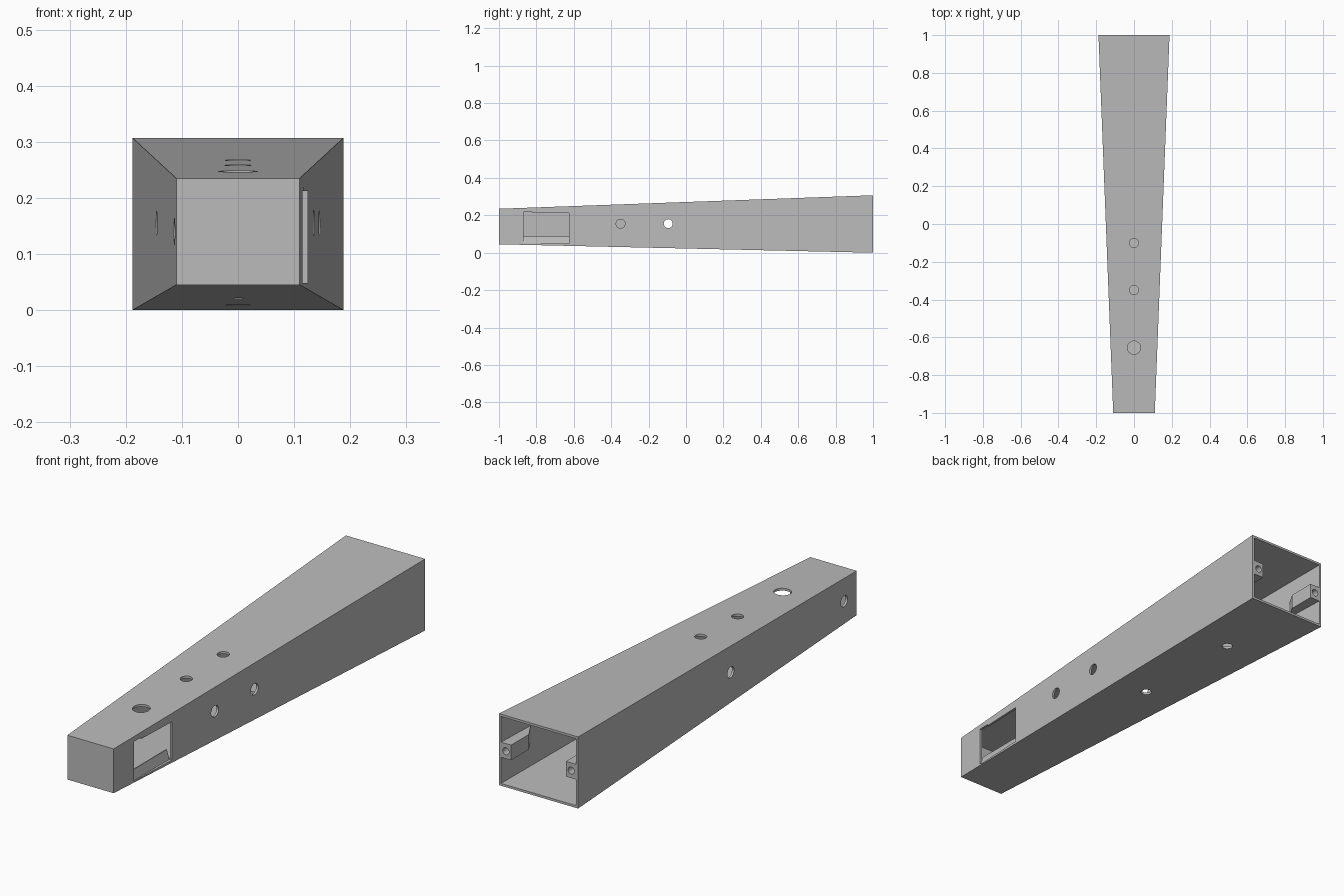
import bpy, bmesh
from math import pi
from mathutils import Matrix, Vector

cube = bpy.data.objects.get("Cube")
if cube:
    bpy.data.objects.remove(cube, do_unlink=True)

grey = bpy.data.materials.new("plain_grey")
grey.use_nodes = True
grey.diffuse_color = (0.5, 0.5, 0.5, 1)
grey.node_tree.nodes["Principled BSDF"].inputs["Base Color"].default_value = grey.diffuse_color

WALL = 0.01


def make(name, bm):
    bmesh.ops.recalc_face_normals(bm, faces=bm.faces)
    mesh = bpy.data.meshes.new(name)
    bm.to_mesh(mesh)
    bm.free()
    mesh.materials.append(grey)
    ob = bpy.data.objects.new(name, mesh)
    bpy.context.collection.objects.link(ob)
    return ob


def loft(name, rings):
    """Closed solid through a list of matching point rings."""
    bm = bmesh.new()
    loops = [[bm.verts.new(p) for p in ring] for ring in rings]
    n = len(loops[0])
    for a, b in zip(loops, loops[1:]):
        for i in range(n):
            j = (i + 1) % n
            bm.faces.new((a[i], a[j], b[j], b[i]))
    bm.faces.new(loops[0])
    bm.faces.new(loops[-1])
    return make(name, bm)


def rect(y, x0, x1, z0, z1):
    return [(x0, y, z0), (x1, y, z0), (x1, y, z1), (x0, y, z1)]


def section(y, inset=0.0):
    """Tapered body cross-section at a given depth."""
    t = (y + 1) / 2
    half = 0.11 + 0.078 * t - inset
    return rect(y, -half, half, 0.045 * (1 - t) + inset, 0.235 + 0.072 * t - inset)


def box(name, x, y, z):
    return loft(name, [rect(v, *x, *z) for v in y])


def rod(name, centre, axis, radius, length):
    bm = bmesh.new()
    turn = Vector((0, 0, 1)).rotation_difference(Vector(axis)).to_matrix().to_4x4()
    bmesh.ops.create_cone(bm, cap_ends=True, segments=32, radius1=radius, radius2=radius,
                          depth=length, matrix=Matrix.Translation(centre) @ turn)
    return make(name, bm)


def cut(target, cutter):
    mod = target.modifiers.new("cut", 'BOOLEAN')
    mod.operation = 'DIFFERENCE'
    mod.solver = 'EXACT'
    mod.object = cutter
    bpy.context.view_layer.update()
    with bpy.context.temp_override(object=target, active_object=target):
        bpy.ops.object.modifier_apply(modifier=mod.name)
    bpy.data.objects.remove(cutter, do_unlink=True)


# Tapered hollow body, open at the back
body = loft("tapered_body", [section(-1), section(1)])
cut(body, loft("cavity", [section(-1 + WALL, WALL), section(1.1, WALL)]))

# Round holes in the top and bottom walls
for y, r in ((-0.1, 0.024), (-0.35, 0.024), (-0.655, 0.035)):
    cut(body, rod("hole", (0, y, 0.26), (0, 0, 1), r, 0.12))
for y in (0.08, 0.61):
    cut(body, rod("hole", (0, y, 0.02), (0, 0, 1), 0.022, 0.1))

# Round holes in the side walls
for side, y, z in ((1, -0.35, 0.155), (1, -0.095, 0.155), (-1, -0.095, 0.155), (-1, -0.91, 0.14)):
    cut(body, rod("hole", (side * 0.13, y, z), (1, 0, 0), 0.024, 0.1))

# Side window with a small step in its upper edge
cut(body, box("window", (0.1, 0.2), (-0.87, -0.625), (0.048, 0.212)))
cut(body, box("window_step", (0.1, 0.2), (-0.87, -0.82), (0.2, 0.218)))

# Sloping sill just inside the window
loft("window_sill", [[(0.112, y, 0.046), (0.1, y, 0.087), (0.096, y, 0.087), (0.096, y, 0.046)]
                     for y in (-0.87, -0.625)])

# Screw bosses inside the open end, with tapered roots against the side walls
for side, label in ((1, "left"), (-1, "right")):
    z = (0.122, 0.187)
    rings = []
    for y, inner in ((1.0, 0.13), (0.88, 0.13), (0.81, 0.17)):
        wall = 0.149 + 0.039 * y - WALL / 2
        rings.append(rect(y, side * inner, side * wall, *z))
    boss = loft(label + "_screw_boss", rings)
    cut(boss, rod("pilot_hole", (side * 0.155, 0.98, 0.154), (0, 1, 0), 0.015, 0.14))
